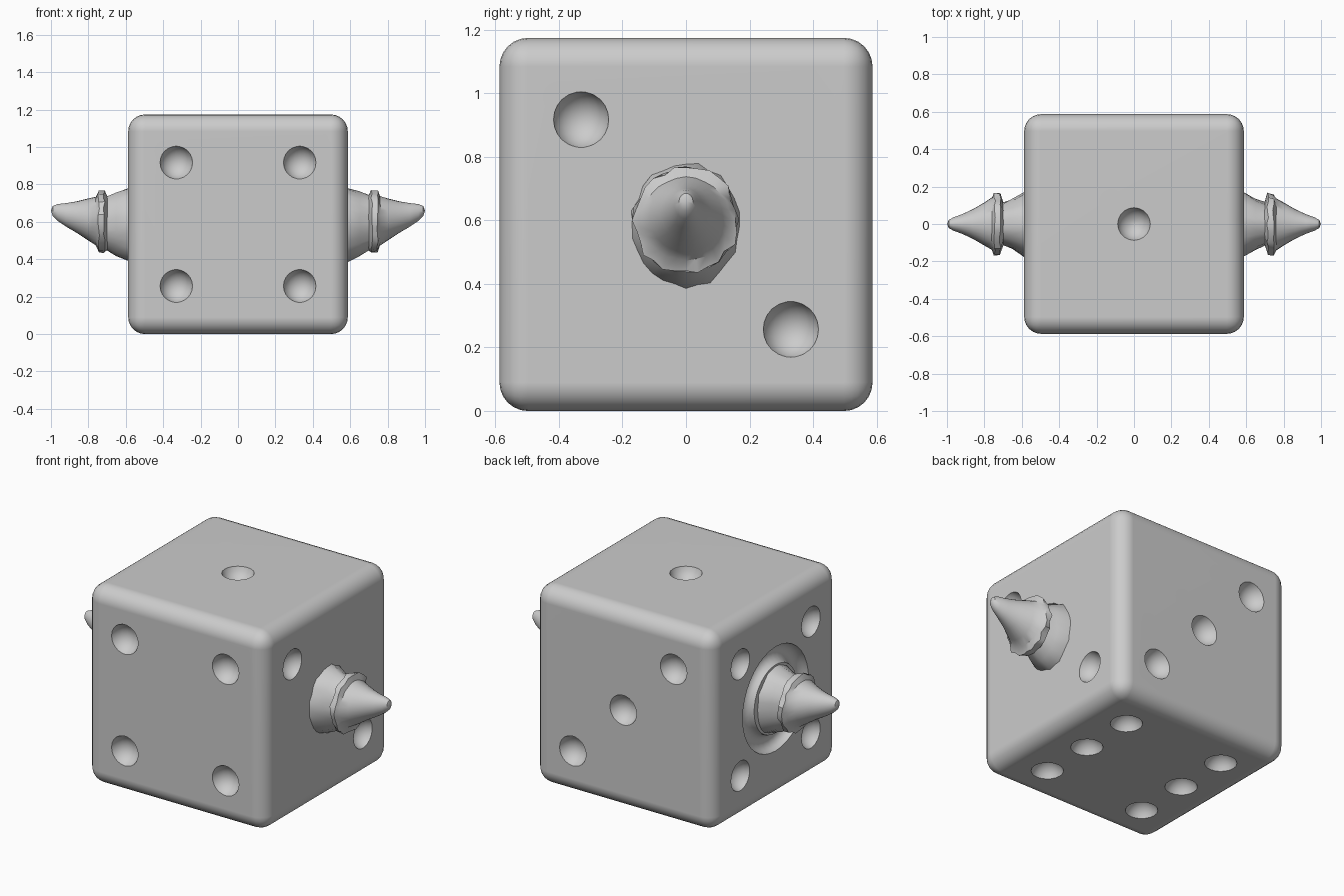
import bpy, bmesh, math, random
from mathutils import Matrix, Vector

random.seed(4)
if "Cube" in bpy.data.objects:
    bpy.data.objects.remove(bpy.data.objects["Cube"], do_unlink=True)

H = 0.587   # half the cube's width
P = 0.33    # pip spacing
SIDES = 28

grey = bpy.data.materials.new("plain grey")
grey.use_nodes = True
grey.diffuse_color = (0.6, 0.6, 0.6, 1)
grey.node_tree.nodes["Principled BSDF"].inputs["Base Color"].default_value = (0.6, 0.6, 0.6, 1)


def make(name, bm):
    bmesh.ops.recalc_face_normals(bm, faces=bm.faces)
    mesh = bpy.data.meshes.new(name)
    bm.to_mesh(mesh)
    bm.free()
    mesh.materials.append(grey)
    ob = bpy.data.objects.new(name, mesh)
    bpy.context.collection.objects.link(ob)
    return ob


def activate(ob):
    bpy.ops.object.select_all(action='DESELECT')
    ob.select_set(True)
    bpy.context.view_layer.objects.active = ob


def carve(ob, cutter):
    cutter.hide_render = True
    activate(ob)
    mod = ob.modifiers.new("carve", 'BOOLEAN')
    mod.operation = 'DIFFERENCE'
    mod.solver = 'EXACT'
    mod.object = cutter
    bpy.ops.object.modifier_apply(modifier=mod.name)
    bpy.data.objects.remove(cutter, do_unlink=True)


# Rounded cube body
bm = bmesh.new()
bmesh.ops.create_cube(bm, size=2 * H, matrix=Matrix.Translation((0, 0, H)))
bmesh.ops.bevel(bm, geom=bm.edges[:], offset=0.09, segments=6, profile=0.5, affect='EDGES')
body = make("die_body", bm)

# Pips: offsets from each face centre, one spherical cutter each
corners = [(a, b) for a in (-P, P) for b in (-P, P)]
out = H + 0.02
pips = [(0, 0, out)]
pips += [(a, -out, b) for a, b in corners]
pips += [(-k, out, k) for k in (-P, 0, P)]
pips += [(out, -k, k) for k in (-P, P)]
pips += [(-out, a, b) for a, b in corners]
pips += [(a, b, -out) for a in (-P, P) for b in (-P, 0, P)]
bm = bmesh.new()
for p in pips:
    spot = Matrix.Translation(Vector(p) + Vector((0, 0, H)))
    bmesh.ops.create_uvsphere(bm, u_segments=20, v_segments=12, radius=0.09, matrix=spot)
carve(body, make("pip_cutter", bm))

# Ring groove around the horn on the right side
bpy.ops.mesh.primitive_torus_add(major_radius=0.255, minor_radius=0.053, major_segments=36,
                                 minor_segments=12, location=(-H, 0, H),
                                 rotation=(0, math.pi / 2, 0))
carve(body, bpy.context.object)

# Horn sections: distance out, half width, bottom, top, raggedness
SECTIONS = [
    (0.50, 0.18, 0.38, 0.79, 0), (0.59, 0.17, 0.39, 0.78, 0.006),
    (0.65, 0.135, 0.42, 0.76, 0.004), (0.70, 0.115, 0.45, 0.74, 0.004),
    (0.715, 0.16, 0.44, 0.765, 0.010), (0.745, 0.162, 0.435, 0.765, 0.010),
    (0.76, 0.14, 0.475, 0.735, 0.003), (0.80, 0.115, 0.50, 0.725, 0),
    (0.86, 0.08, 0.54, 0.71, 0), (0.92, 0.052, 0.575, 0.70, 0),
    (0.965, 0.036, 0.605, 0.695, 0), (0.99, 0.022, 0.63, 0.685, 0),
]


def horn(name, side):
    bm = bmesh.new()
    loops = []
    for x, width, low, high, rough in SECTIONS:
        loop = []
        for i in range(SIDES):
            t = math.tau * i / SIDES
            r = 1 + random.uniform(-rough, rough) / width
            loop.append(bm.verts.new((side * (x + random.uniform(-rough, rough) / 2),
                                      width * r * math.cos(t),
                                      (low + high) / 2 + (high - low) / 2 * r * math.sin(t))))
        loops.append(loop)
    for a, b in zip(loops, loops[1:]):
        for i in range(SIDES):
            j = (i + 1) % SIDES
            bm.faces.new((a[i], a[j], b[j], b[i]))
    tip = bm.verts.new((side, 0, 0.66))
    for i in range(SIDES):
        bm.faces.new((loops[-1][i], loops[-1][(i + 1) % SIDES], tip))
    bm.faces.new(loops[0])
    return make(name, bm)


horns = [horn("left_horn", 1), horn("right_horn", -1)]

# Smooth shading with crisp rims and flat sides
for ob in [body] + horns:
    activate(ob)
    bpy.ops.object.shade_smooth_by_angle(angle=math.radians(35))
mod = body.modifiers.new("flat_sides", 'WEIGHTED_NORMAL')
mod.keep_sharp = True
